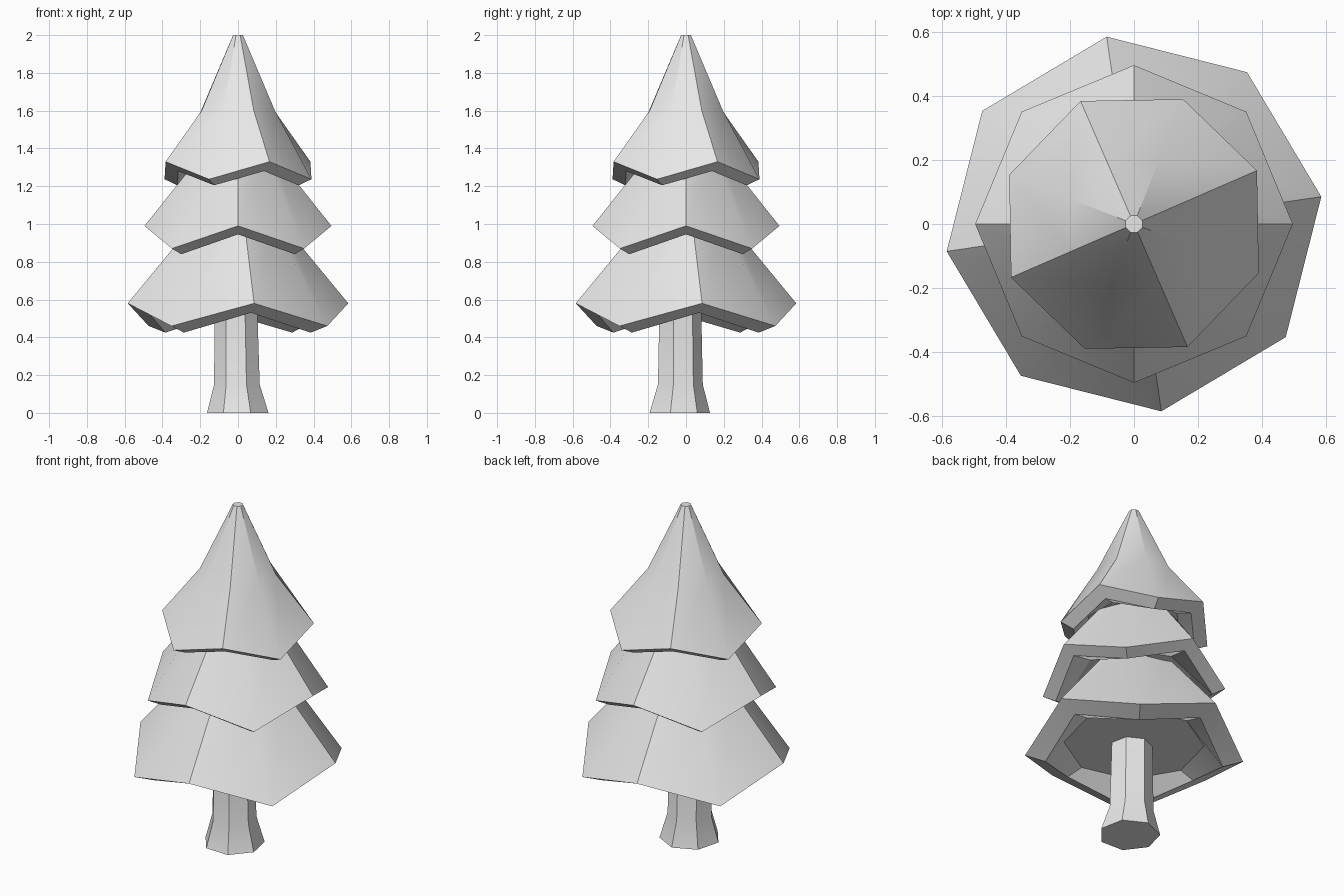
import bpy
import bmesh
from math import radians, cos, sin

cube = bpy.data.objects.get("Cube")
if cube:
    bpy.data.objects.remove(cube, do_unlink=True)

# Single flat colour
grey = bpy.data.materials.new("light_grey")
grey.use_nodes = True
colour = (0.8, 0.8, 0.8, 1)
grey.diffuse_color = colour
grey.node_tree.nodes["Principled BSDF"].inputs["Base Color"].default_value = colour


def loft(name, sides, turn, rings):
    """Closed loft through rings of (radius, even z, odd z, centre x, centre y)."""
    bm = bmesh.new()
    loops = []
    for r, z_even, z_odd, cx, cy in rings:
        loop = []
        for i in range(sides):
            a = radians(turn + 360 * i / sides)
            z = z_odd if i % 2 else z_even
            loop.append(bm.verts.new((cx + r * cos(a), cy + r * sin(a), z)))
        loops.append(loop)
    for low, high in zip(loops, loops[1:]):
        for i in range(sides):
            j = (i + 1) % sides
            bm.faces.new((low[i], low[j], high[j], high[i]))
    bm.faces.new(loops[0][::-1])
    bm.faces.new(loops[-1])
    bmesh.ops.recalc_face_normals(bm, faces=bm.faces)
    mesh = bpy.data.meshes.new(name)
    bm.to_mesh(mesh)
    bm.free()
    mesh.materials.append(grey)
    obj = bpy.data.objects.new(name, mesh)
    bpy.context.collection.objects.link(obj)
    bpy.ops.object.select_all(action="DESELECT")
    obj.select_set(True)
    bpy.context.view_layer.objects.active = obj
    bpy.ops.object.shade_smooth_by_angle(angle=radians(32))
    return obj


def tier(name, turn, ceiling, inner_rim, outer_rim, *upper):
    """Zigzag skirt: flat ceiling, thick rim, then the sloping outside."""
    flat = lambda ring: (ring[0], ring[1], ring[1], 0, 0)
    rims = [(*ring, 0, 0) for ring in (inner_rim, outer_rim)]
    return loft(name, 8, turn, [flat(ceiling), *rims, *map(flat, upper)])


# Flared trunk, slightly off centre
loft("trunk", 7, 36.6, [
    (0.167, 0, 0, 0, -0.04),
    (0.124, 0.15, 0.15, -0.005, -0.035),
    (0.115, 0.58, 0.58, -0.01, -0.035),
])

# Foliage from bottom to top
tier("lower_foliage", 8.3, (0.38, 0.55), (0.48, 0.53, 0.425),
     (0.59, 0.58, 0.46), (0.24, 1.0))
tier("middle_foliage", 0, (0.31, 0.96), (0.425, 0.945, 0.84),
     (0.495, 0.99, 0.87), (0.2, 1.36))
tier("top_foliage", 23.5, (0.26, 1.3), (0.345, 1.28, 1.205),
     (0.418, 1.33, 1.237), (0.21, 1.6), (0.028, 2.0))
